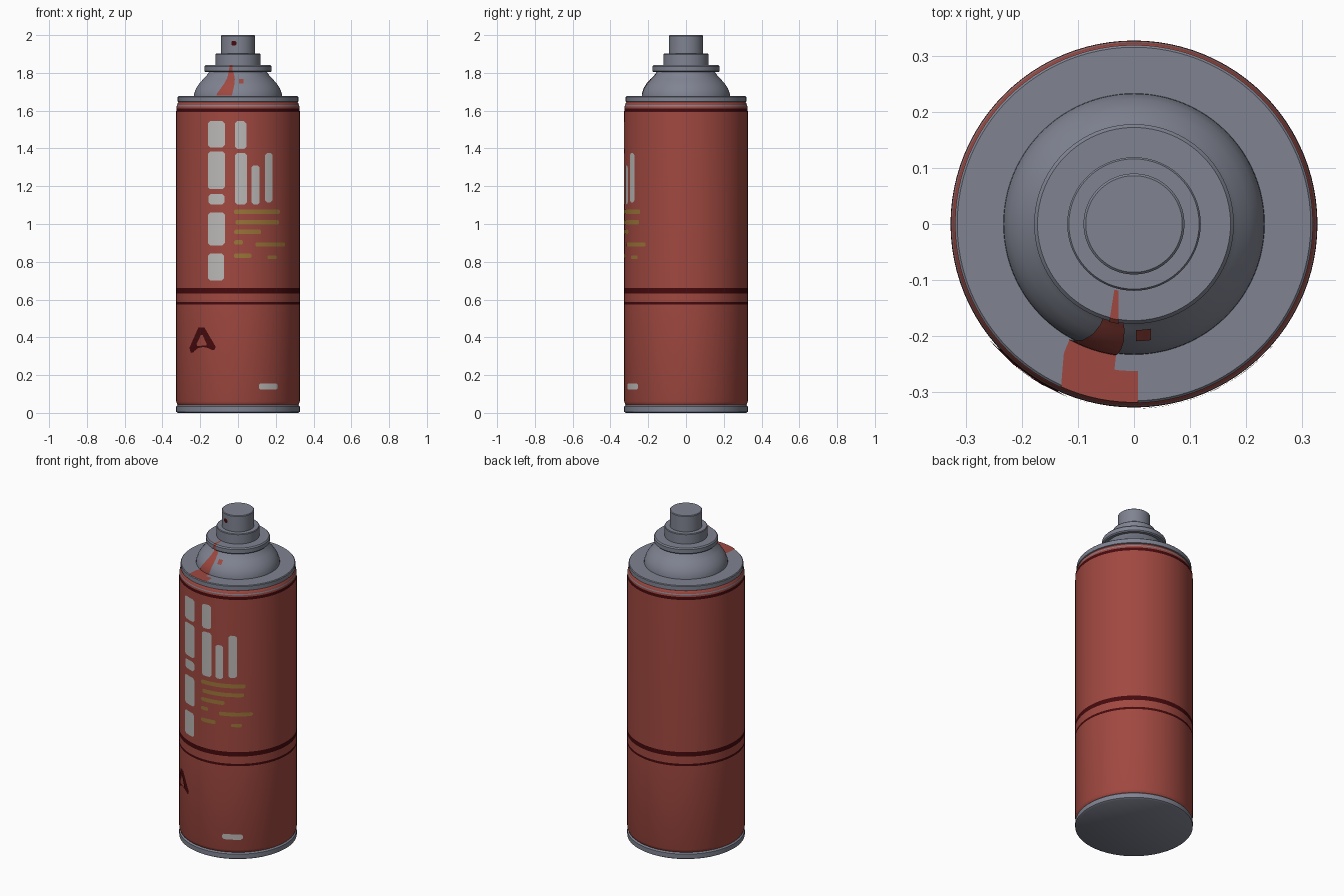
import bpy, bmesh, math


def material(name, rgb):
    m = bpy.data.materials.new(name)
    m.diffuse_color = (*rgb, 1)
    return m


RED = material("can red", (0.35, 0.065, 0.051))
GREY = material("metal grey", (0.215, 0.23, 0.285))
DARK = material("dark red", (0.06, 0.003, 0.004))
WHITE = material("label white", (0.50, 0.485, 0.475))
YELLOW = material("label yellow", (0.33, 0.18, 0.04))


def finish(name, bm, mats, angle=35):
    me = bpy.data.meshes.new(name)
    bm.to_mesh(me)
    bm.free()
    for m in mats:
        me.materials.append(m)
    for p in me.polygons:
        p.use_smooth = True
    me.set_sharp_from_angle(angle=math.radians(angle))
    ob = bpy.data.objects.new(name, me)
    bpy.context.collection.objects.link(ob)
    return ob


def lathe(name, profile, mats, rule=None, n=96):
    """Closed solid of revolution from (radius, z) points, bottom to top."""
    bm = bmesh.new()
    rings = [[bm.verts.new((r * math.cos(2 * math.pi * i / n),
                            r * math.sin(2 * math.pi * i / n), z))
              for i in range(n)] for r, z in profile]
    for a, b in zip(rings, rings[1:]):
        for i in range(n):
            j = (i + 1) % n
            f = bm.faces.new((a[i], a[j], b[j], b[i]))
            if rule:
                f.material_index = rule(f.calc_center_median().z)
    bm.faces.new(rings[0][::-1])
    bm.faces.new(rings[-1])
    return finish(name, bm, mats)


def decal(name, strips, mat, cols=8):
    """Thin paint marks on the front; each strip is rows of (radius, z, x left, x right)."""
    bm = bmesh.new()
    for rows in strips:
        grid = []
        for r, z, x0, x1 in rows:
            xs = [x0 + (x1 - x0) * i / cols for i in range(cols + 1)]
            grid.append([bm.verts.new((x, -math.sqrt(r * r - x * x), z)) for x in xs])
        for a, b in zip(grid, grid[1:]):
            for i in range(cols):
                bm.faces.new((a[i], a[i + 1], b[i + 1], b[i]))
    return finish(name, bm, [mat])


R = 0.327


def block(x0, x1, z0, z1, r=R + 0.002, k=0.012):
    """Mark with clipped corners."""
    c = min(k, (x1 - x0) / 4, (z1 - z0) / 4)
    return [(r, z0, x0 + c, x1 - c), (r, z0 + c, x0, x1),
            (r, z1 - c, x0, x1), (r, z1, x0 + c, x1 - c)]


# Base rim
lathe("base_rim", [(0.318, 0), (0.327, 0.006), (0.327, 0.034), (0.318, 0.042)], [GREY])


# Can body with painted bands chosen by height
def band(z):
    if 0.633 < z < 0.66 or 0.574 < z < 0.588 or 1.594 < z < 1.612:
        return 1
    return 2 if 1.622 < z < 1.629 else 0


lathe("can_body", [(0.316, 0.038), (0.322, 0.044), (R, 0.06), (R, 0.574), (R, 0.588),
                   (R, 0.633), (R, 0.66), (R, 1.594), (0.3265, 1.612), (0.325, 1.622),
                   (0.3235, 1.629), (0.319, 1.64), (0.312, 1.647)],
      [RED, DARK, GREY], band)

# Top rim, dome, collar, valve step and spray button
lathe("top_rim", [(0.312, 1.644), (0.319, 1.648), (0.319, 1.673), (0.315, 1.677)], [GREY])
lathe("dome", [(0.233, 1.674), (0.232, 1.69), (0.222, 1.718), (0.206, 1.742),
               (0.186, 1.765), (0.166, 1.785), (0.152, 1.808)], [GREY])
lathe("collar", [(0.172, 1.804), (0.178, 1.81), (0.178, 1.834), (0.172, 1.841)], [GREY])
lathe("valve_step", [(0.119, 1.838), (0.119, 1.898), (0.116, 1.902)], [GREY])
lathe("spray_button", [(0.09, 1.9), (0.09, 1.996), (0.086, 2.0)], [GREY])

# Spray hole
decal("spray_hole", [block(-0.035, -0.009, 1.944, 1.970, 0.0915)], DARK)

# White label blocks
white = [(-0.159, -0.07, 1.406, 1.544), (-0.159, -0.07, 1.184, 1.385),
         (-0.155, -0.072, 1.103, 1.16), (-0.159, -0.07, 0.887, 1.062),
         (-0.159, -0.074, 0.70, 0.845), (-0.016, 0.045, 1.396, 1.544),
         (-0.016, 0.048, 1.104, 1.375), (0.071, 0.115, 1.104, 1.31),
         (0.143, 0.183, 1.115, 1.375), (0.11, 0.21, 0.123, 0.156)]
decal("white_label_blocks", [block(*b) for b in white], WHITE)

# Yellow label lines
yellow = [(-0.02, 0.222, 1.052, 1.077), (-0.012, 0.216, 0.998, 1.022),
          (-0.02, 0.122, 0.946, 0.97), (-0.02, 0.026, 0.892, 0.914),
          (0.092, 0.25, 0.88, 0.903), (-0.02, 0.072, 0.82, 0.844),
          (0.155, 0.207, 0.814, 0.834)]
decal("yellow_label_lines", [block(*b) for b in yellow], YELLOW)

# Warning triangle: an outer outline bridged to a smaller inner one
outer = [(-0.21, 0.452), (-0.257, 0.345), (-0.25, 0.318), (-0.125, 0.333), (-0.118, 0.35), (-0.178, 0.452)]
inner = [(-0.197, 0.412), (-0.219, 0.365), (-0.216, 0.354), (-0.168, 0.357), (-0.165, 0.362), (-0.187, 0.412)]
bm = bmesh.new()
loops = [[bm.verts.new((x, -math.sqrt((R + 0.003) ** 2 - x * x), z)) for x, z in pts]
         for pts in (outer, inner)]
for i in range(6):
    j = (i + 1) % 6
    bm.faces.new((loops[0][i], loops[0][j], loops[1][j], loops[1][i]))
finish("warning_triangle", bm, [DARK])

# Red paint drip over rim, dome and collar
decal("paint_drip", [
    [(0.318, 1.679, -0.13, 0.007), (0.262, 1.679, -0.125, 0.007)],
    [(0.262, 1.679, -0.125, -0.035), (0.236, 1.679, -0.115, -0.032)],
    [(0.236, 1.679, -0.115, -0.032), (0.235, 1.692, -0.11, -0.03),
     (0.225, 1.720, -0.09, -0.023), (0.209, 1.744, -0.073, -0.018),
     (0.189, 1.767, -0.06, -0.017), (0.169, 1.787, -0.053, -0.02),
     (0.156, 1.806, -0.05, -0.025)],
    [(0.18, 1.81, -0.049, -0.028), (0.18, 1.835, -0.045, -0.028),
     (0.173, 1.843, -0.043, -0.028), (0.122, 1.843, -0.035, -0.028)],
    [(0.209, 1.744, 0.004, 0.03), (0.189, 1.767, 0.004, 0.03)],
], RED)
